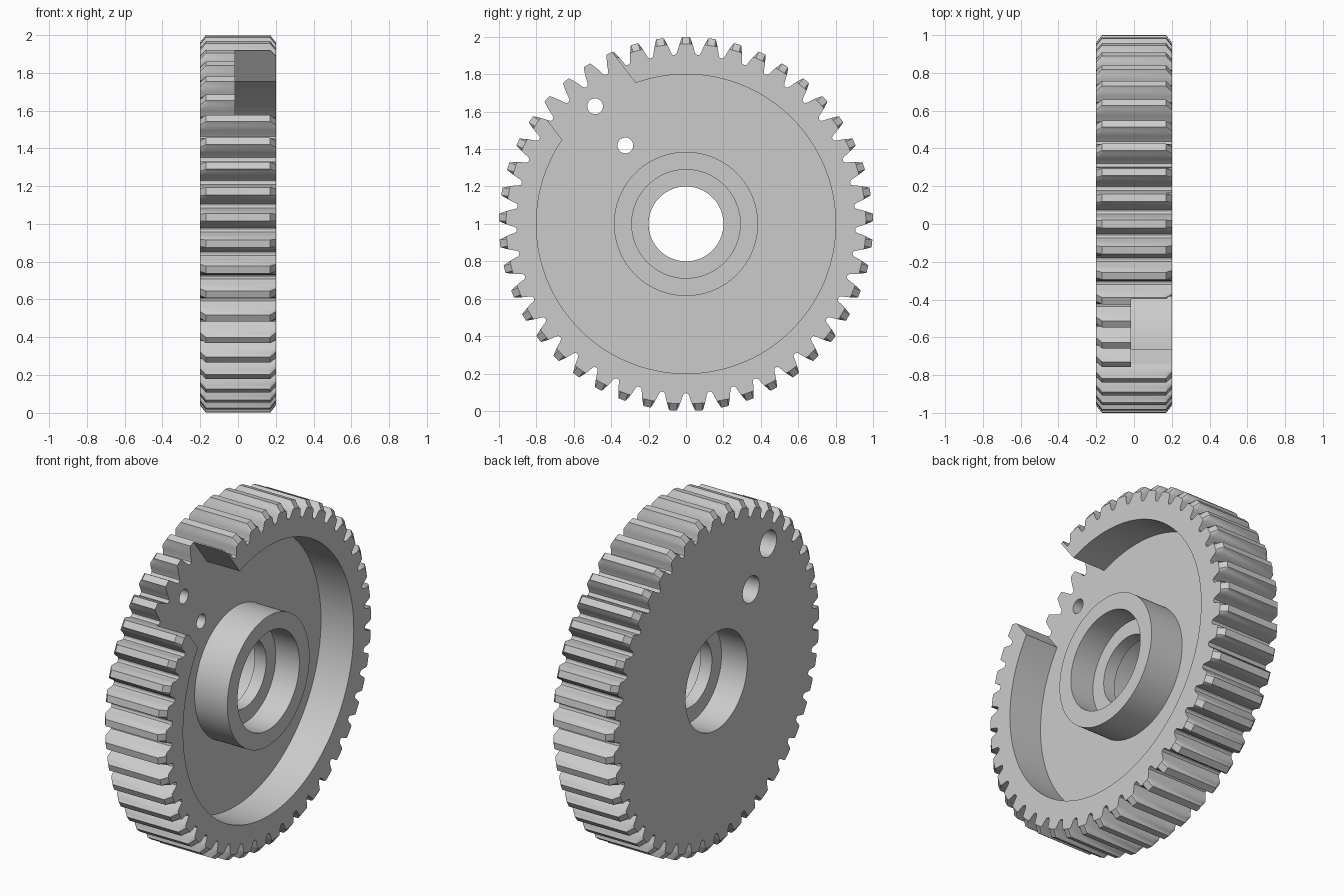
import bpy, bmesh, math
from mathutils import Matrix

cube = bpy.data.objects.get("Cube")
if cube:
    bpy.data.objects.remove(cube, do_unlink=True)

steel = bpy.data.materials.new("light_grey_steel")
steel.use_nodes = True
GREY = (0.6, 0.6, 0.6, 1)
steel.diffuse_color = GREY
steel.node_tree.nodes["Principled BSDF"].inputs["Base Color"].default_value = GREY

TEETH = 45
HALF = 0.2          # half of the face width
FLOOR = -0.015      # recess floor
SLOT_ANGLE = math.radians(127.7)


def place(x, r, a):
    """Point at radius r and angle a around the gear axis."""
    return (x, r * math.cos(a), 1 + r * math.sin(a))


def skin(name, rings, closed=False):
    """Join equal rings of points with quads; cap the ends or close the loop."""
    bm = bmesh.new()
    rows = [[bm.verts.new(p) for p in ring] for ring in rings]
    n = len(rows[0])
    pairs = list(zip(rows, rows[1:]))
    if closed:
        pairs.append((rows[-1], rows[0]))
    for a, b in pairs:
        for i in range(n):
            j = (i + 1) % n
            bm.faces.new((a[i], a[j], b[j], b[i]))
    if not closed:
        bm.faces.new(rows[0][::-1])
        bm.faces.new(rows[-1])
    bmesh.ops.recalc_face_normals(bm, faces=bm.faces)
    mesh = bpy.data.meshes.new(name)
    bm.to_mesh(mesh)
    bm.free()
    mesh.materials.append(steel)
    ob = bpy.data.objects.new(name, mesh)
    bpy.context.collection.objects.link(ob)
    return ob


def lathe(name, profile, cy=0, cz=1, n=96, closed=False):
    """Turn an (x, radius) profile around an axis parallel to x."""
    rings = [[(x, cy + r * math.cos(math.tau * i / n), cz + r * math.sin(math.tau * i / n))
              for i in range(n)] for x, r in profile]
    return skin(name, rings, closed)


# Toothed blank: half a tooth as (radius, angle), mirrored, with tip chamfers
half_tooth = [(0.905, 0.0698), (0.908, 0.058), (0.92, 0.051),
              (0.945, 0.043), (0.96, 0.037), (0.98, 0.029), (1.0, 0.02)]
tooth = [(r, -a) for r, a in half_tooth] + [(r, a) for r, a in half_tooth[:0:-1]]


def tooth_ring(x, limit):
    return [place(x, min(r, limit), math.pi / 2 + math.tau * k / TEETH + a)
            for k in range(TEETH) for r, a in tooth]


gear = skin("gear_wheel", [tooth_ring(-HALF, 0.962), tooth_ring(-HALF + 0.03, 1),
                           tooth_ring(HALF - 0.03, 1), tooth_ring(HALF, 0.962)])

# Ring recess around the hub
cutters = [lathe("recess_cutter", [(FLOOR, 0.385), (0.3, 0.385), (0.3, 0.8), (FLOOR, 0.8)],
                 n=128, closed=True)]

# Stepped bore with a seat on both sides
cutters.append(lathe("bore_cutter", [(-0.3, 0.29), (-0.03, 0.29), (-0.03, 0.2),
                                     (0.045, 0.2), (0.045, 0.29), (0.3, 0.29)]))

# Slot through the rim
slot = []
for x in (FLOOR, 0.3):
    turn = Matrix.Rotation(SLOT_ANGLE, 2)
    ring = []
    for along, across in ((0.6, -0.248), (1.2, -0.248), (1.2, 0.248), (0.6, 0.248)):
        c, s = math.cos(SLOT_ANGLE), math.sin(SLOT_ANGLE)
        ring.append((x, along * c - across * s, 1 + along * s + across * c))
    slot.append(ring)
cutters.append(skin("slot_cutter", slot))

# Two counterbored holes in line with the slot
for i, radius in enumerate((0.53, 0.795)):
    _, y, z = place(0, radius, SLOT_ANGLE)
    cutters.append(lathe(f"hole_cutter_{i + 1}",
                         [(-0.3, 0.078), (-0.08, 0.078), (-0.08, 0.042), (0.1, 0.042)],
                         y, z, 32))

# Cut everything out of the blank
bpy.context.view_layer.objects.active = gear
for cutter in cutters:
    cutter.hide_render = True
    mod = gear.modifiers.new(cutter.name, 'BOOLEAN')
    mod.operation = 'DIFFERENCE'
    mod.solver = 'EXACT'
    mod.object = cutter
    bpy.ops.object.modifier_apply(modifier=mod.name)
    bpy.data.objects.remove(cutter, do_unlink=True)

bpy.ops.object.select_all(action='DESELECT')
gear.select_set(True)
bpy.ops.object.shade_smooth_by_angle(angle=math.radians(25))
